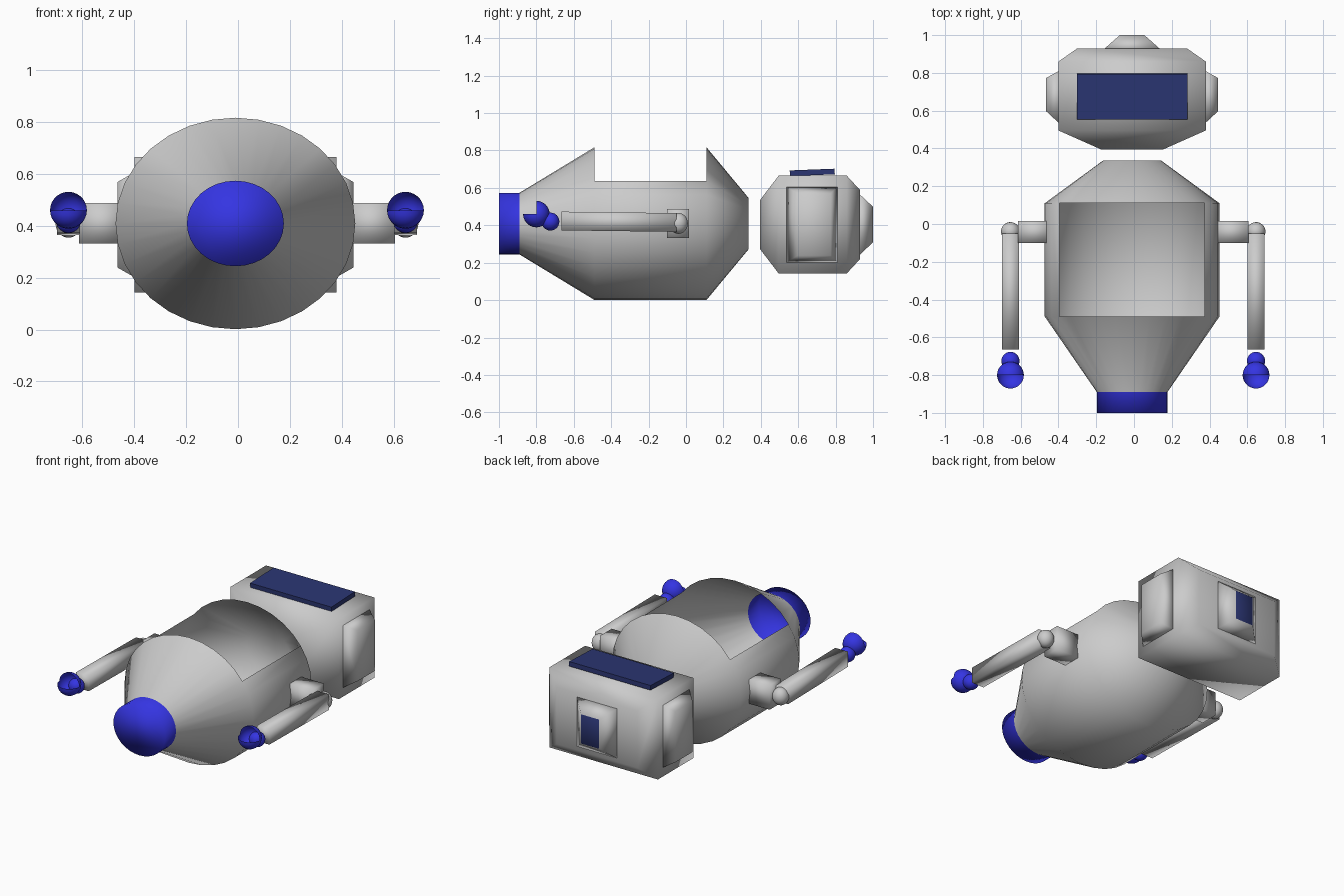
import bpy, bmesh, math
from mathutils import Matrix, Vector

if "Cube" in bpy.data.objects:
    bpy.data.objects.remove(bpy.data.objects["Cube"])

CX = -0.01          # centre line of body and head


def material(name, rgb):
    m = bpy.data.materials.new(name)
    m.diffuse_color = (*rgb, 1)
    m.use_nodes = True
    m.node_tree.nodes["Principled BSDF"].inputs["Base Color"].default_value = m.diffuse_color
    return m


GREY = material("light grey", (0.60, 0.60, 0.60))
BLUE = material("bright blue", (0.035, 0.035, 0.76))
NAVY = material("dark navy", (0.024, 0.036, 0.17))


def finish(name, bm, mats, smooth=True):
    bmesh.ops.recalc_face_normals(bm, faces=bm.faces)
    me = bpy.data.meshes.new(name)
    bm.to_mesh(me)
    bm.free()
    for m in mats:
        me.materials.append(m)
    for p in me.polygons:
        p.use_smooth = smooth
    ob = bpy.data.objects.new(name, me)
    bpy.context.collection.objects.link(ob)
    return ob


def loft(rings):
    """Join equal-length point rings into a capped skin; faces keep ring order."""
    bm = bmesh.new()
    rows = [[bm.verts.new(p) for p in r] for r in rings]
    n = len(rows[0])
    for a, b in zip(rows, rows[1:]):
        for i in range(n):
            j = (i + 1) % n
            bm.faces.new((a[i], a[j], b[j], b[i]))
    bm.faces.new(rows[0][::-1])
    bm.faces.new(rows[-1])
    return bm


def rect_y(y, x, z, hx, hz):
    return [(x + sx * hx, y, z + sz * hz) for sx, sz in ((-1, -1), (1, -1), (1, 1), (-1, 1))]


def rect_x(x, y, z, hy, hz):
    return [(x, y + sy * hy, z + sz * hz) for sy, sz in ((-1, -1), (1, -1), (1, 1), (-1, 1))]


# body: lathed oval shell along y, with a window cut in the top
SEG, BZ, RATIO = 32, 0.409, 0.882
profile = [(-1, 0.187), (-0.89, 0.187), (-0.49, 0.4625), (0.11, 0.4625), (0.335, 0.155)]
bm = loft([[(CX + r * math.cos(2 * math.pi * i / SEG), y,
             BZ + r * RATIO * math.sin(2 * math.pi * i / SEG)) for i in range(SEG)]
           for y, r in profile])
window = []
for f in bm.faces:
    c = f.calc_center_median()
    if c.y < -0.88:
        f.material_index = 1                      # blue end
    elif -0.4 < c.y < 0.05 and c.z > 0.635:
        window.append(f)
bmesh.ops.delete(bm, geom=window, context='FACES')
finish("body", bm, [GREY, BLUE])

# head: box with tapered front and back
HZ = 0.404
head = [(0.395, 0.165, 0.13), (0.495, 0.39, 0.261), (0.86, 0.39, 0.261), (0.93, 0.29, 0.185)]
finish("head", loft([rect_y(y, CX, HZ, hx, hz) for y, hx, hz in head]), [GREY])

# rear block with navy end face
bm = loft([rect_y(0.925, CX, HZ, 0.15, 0.165), rect_y(1.0, CX, HZ, 0.065, 0.095)])
for f in bm.faces:
    if f.calc_center_median().y > 0.99:
        f.material_index = 1
finish("head_rear_block", bm, [GREY, NAVY])

# face screen: slightly tilted slab on the head
bm = bmesh.new()
bmesh.ops.create_cube(bm, size=1, matrix=Matrix.Translation((CX + 0.002, 0.675, 0.683))
                      @ Matrix.Rotation(math.radians(2.2), 4, 'X')
                      @ Matrix.Diagonal((0.585, 0.24, 0.03, 1)))
finish("face_screen", bm, [NAVY], smooth=False)


def sphere(name, centre, radius, mat, notch=False, stretch=1.0):
    """Ball with poles on x; a notch removes its upper front quarter."""
    bm = bmesh.new()
    bmesh.ops.create_uvsphere(bm, u_segments=24, v_segments=14, radius=radius,
                              matrix=Matrix.Rotation(math.pi / 2, 4, 'Y'))
    if notch:
        cut = [f for f in bm.faces
               if f.calc_center_median().y < 0 < f.calc_center_median().z]
        bmesh.ops.delete(bm, geom=cut, context='FACES')
    bmesh.ops.scale(bm, vec=(1, 1, stretch), verts=bm.verts)
    bmesh.ops.translate(bm, vec=Vector(centre), verts=bm.verts)
    finish(name, bm, [mat])


for side, s in (("left", -1), ("right", 1)):
    # ear pad
    finish(side + "_ear", loft([rect_x(CX + s * 0.385, 0.672, HZ, 0.14, 0.205),
                                rect_x(CX + s * 0.455, 0.685, HZ, 0.088, 0.165)]), [GREY])
    # shoulder block, joint and forearm
    x = -0.004 + s * 0.65
    finish(side + "_shoulder", loft([rect_x(-0.004 + s * 0.43, -0.042, 0.41, 0.059, 0.078),
                                     rect_x(-0.004 + s * 0.61, -0.042, 0.41, 0.059, 0.078)]), [GREY])
    sphere(side + "_shoulder_joint", (x, -0.04, 0.41), 0.05, GREY, stretch=1.12)
    finish(side + "_arm", loft([rect_y(-0.665, x, 0.423, 0.045, 0.05),
                                rect_y(-0.05, x, 0.415, 0.045, 0.05)]), [GREY])
    # wrist ball and open claw hand
    sphere(side + "_wrist", (x, -0.725, 0.42), 0.048, BLUE)
    sphere(side + "_hand", (x, -0.80, 0.46), 0.071, BLUE, notch=True)
